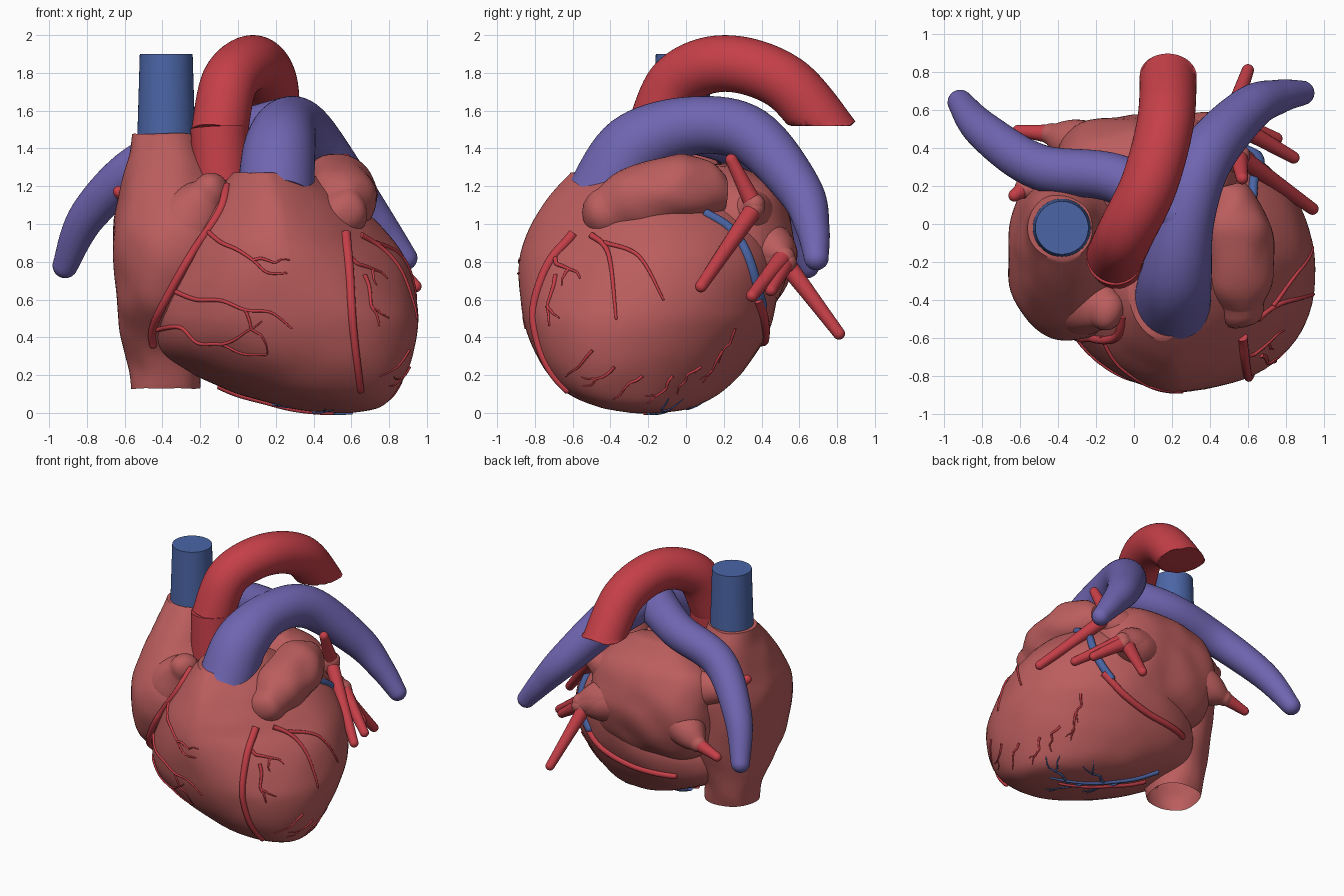
import bpy, math, random
from mathutils import Vector, noise
from mathutils.bvhtree import BVHTree

if "Cube" in bpy.data.objects:
    bpy.data.objects.remove(bpy.data.objects["Cube"])
random.seed(3)


def material(name, rgb):
    m = bpy.data.materials.new(name)
    m.diffuse_color = (*rgb, 1)
    m.use_nodes = True
    m.node_tree.nodes["Principled BSDF"].inputs["Base Color"].default_value = m.diffuse_color
    return m


FLESH = material("muscle", (.5, .11, .11))
RED = material("artery_red", (.56, .05, .065))
BLUE = material("vein_blue", (.07, .13, .38))
PURPLE = material("pulmonary_purple", (.16, .13, .44))


def spline(pts, n):
    """Catmull-Rom through tuples of any length."""
    out = []
    for i in range(len(pts) - 1):
        a, b = pts[max(i - 1, 0)], pts[i]
        c, d = pts[i + 1], pts[min(i + 2, len(pts) - 1)]
        for k in range(n):
            t = k / n
            out.append(tuple(q + t * ((r-p) + t * (2*p-5*q+4*r-s) + t*t * (3*q-p-3*r+s)) / 2
                             for p, q, r, s in zip(a, b, c, d)))
    return out + [tuple(pts[-1])]


def skin(rings):
    """Bridge rings into a closed tube."""
    n = len(rings[0])
    verts = [v for r in rings for v in r]
    faces = [(i*n + j, i*n + (j+1) % n, (i+1)*n + (j+1) % n, (i+1)*n + j)
             for i in range(len(rings) - 1) for j in range(n)]
    return verts, faces + [tuple(range(n))[::-1], tuple(range(len(verts) - n, len(verts)))]


def loft(sections, power, skew=lambda z: 0, n=72, steps=9):
    """Superellipse sections: z, x0, x1, y0, y1; power and diagonal skew vary with height."""
    def bend(v, z):
        return (1 + math.copysign(abs(v) ** (2 / power(z)), v)) / 2
    rings = []
    for z, x0, x1, y0, y1 in spline(sections, steps):
        angles, s = [math.tau * j / n for j in range(n)], skew(z) / 2
        rings.append([Vector((x0 + (x1-x0) * bend(math.cos(a + s), z),
                              y0 + (y1-y0) * bend(math.sin(a - s), z), z)) for a in angles])
    return skin(rings)


def tube(path, n=32, steps=9, tip=True):
    """Round tube through x, y, z, radius points, with an optional domed end."""
    s = spline(path, steps)
    P, R = [Vector(p[:3]) for p in s], [p[3] for p in s]
    T = [(P[min(i+1, len(P)-1)] - P[max(i-1, 0)]).normalized() for i in range(len(P))]
    if tip:
        end, r, t = P[-1], R[-1], T[-1]
        for k in range(1, 6):
            a = k * math.pi / 11
            P.append(end + t * r * math.sin(a))
            R.append(r * math.cos(a))
            T.append(t)
    u, rings = T[0].orthogonal(), []
    for p, r, t in zip(P, R, T):
        u = (u - t * u.dot(t)).normalized()
        w = t.cross(u)
        rings.append([p + r * (u * math.cos(math.tau*j/n) + w * math.sin(math.tau*j/n))
                      for j in range(n)])
    return skin(rings)


def build(name, parts, mat, lumps=0):
    V, F = [], []
    for v, f in parts:
        F += [tuple(i + len(V) for i in q) for q in f]
        V += [p + noise.noise_vector(p * 5) * lumps for p in v]
    me = bpy.data.meshes.new(name)
    me.from_pydata(V, [], F)
    me.materials.append(mat)
    ob = bpy.data.objects.new(name, me)
    bpy.context.collection.objects.link(ob)
    bpy.ops.object.select_all(action='DESELECT')
    ob.select_set(True)
    bpy.context.view_layer.objects.active = ob
    bpy.ops.object.shade_smooth_by_angle(angle=math.radians(50))
    return V, F


# Heart muscle
ventricles = build("ventricles", [loft([
    (0, .43, .6, -.3, -.12), (.03, .26, .75, -.46, .03), (.12, -.05, .84, -.65, .2),
    (.32, -.42, .93, -.8, .38), (.55, -.46, .95, -.87, .47), (.85, -.34, .87, -.875, .47),
    (1.1, -.18, .64, -.755, .3), (1.27, -.03, .38, -.61, -.05)],
    lambda z: 2.15 - .5 * min(1, max(0, (z - .5) / .4)),
    lambda z: max(-.15, .35 - .55 * z))], FLESH, .006)
v, f = loft([
    (.13, -.57, -.2, -.21, .16), (.32, -.6, -.18, -.28, .2), (.6, -.65, -.05, -.55, .28),
    (.95, -.665, 0, -.6, .32), (1.28, -.6, -.13, -.38, .23),
    (1.48, -.555, -.22, -.19, .15)], lambda z: 2.2)
del f[-2]                                     # open lower vein
right_atrium = build("right_atrium", [(v, f)], FLESH, .015)
left_atrium = build("left_atrium", [loft([
    (.45, -.2, .25, .05, .32), (.62, -.38, .47, 0, .5), (.9, -.42, .55, 0, .58),
    (1.18, -.34, .49, 0, .49), (1.31, -.05, .3, .1, .25)], lambda z: 2.4)], FLESH, .02)
right_auricle = build("right_auricle", [tube([
    (-.33, -.3, .8, .26), (-.26, -.38, 1.0, .22), (-.15, -.46, 1.17, .1)])], FLESH, .015)
left_auricle = build("left_auricle", [tube([
    (.48, .2, 1.17, .1), (.53, 0, 1.18, .185), (.55, -.28, 1.12, .175),
    (.56, -.42, 1.06, .13)])], FLESH, .03)

# Great vessels
build("upper_vena_cava", [tube([(-.38, -.02, 1.4, .155), (-.38, -.02, 1.9, .14)], 48, 6, False)], BLUE)
build("aortic_root", [tube([(-.08, -.2, 1.05, .15), (-.1, -.17, 1.51, .152)], 48, 6, False)], RED)
arch = [(-.1, -.17, 1.47), (-.045, -.05, 1.75), (.08, .21, 1.85), (.165, .53, 1.745), (.18, .78, 1.45)]
v, f = tube([(*p, .15) for p in arch], 48, 12, False)
for p in v:                                   # level cut at the descending end
    if p.y > .4:
        p.z = max(p.z, 1.52)
build("aortic_arch", [(v, f)], RED)
build("pulmonary_trunk_and_left_artery", [tube([
    (.2, -.43, 1.14, .205), (.22, -.27, 1.4, .19), (.27, .03, 1.52, .155), (.37, .34, 1.47, .15),
    (.6, .6, 1.18, .12), (.76, .67, .98, .09), (.885, .69, .82, .065)], 48)], PURPLE)
build("right_pulmonary_artery", [tube([
    (.25, .05, 1.52, .15), (-.1, .24, 1.44, .13), (-.5, .3, 1.32, .12),
    (-.79, .49, 1.05, .1), (-.915, .64, .78, .067)], 48)], PURPLE)

# Pulmonary veins: each a flared muscle sleeve from the atrium and a red end
ends = [((.55, .36, 1.1), (.57, .24, 1.34)), ((.55, .36, 1.08), (.94, .08, .67)),
        ((.54, .52, .83), (.84, .35, .62)), ((.54, .53, .8), (.75, .45, .65)),
        ((.5, .53, .79), (.6, .81, .42)), ((-.57, .19, 1.12), (-.63, .15, 1.17)),
        ((-.44, .475, .74), (-.61, .49, .69))]
core = Vector((.05, .28, .95))
sleeves, tips = [], []
for base, end in ends:
    b, e = Vector(base), Vector(end)
    sleeves.append(tube([(*core.lerp(b, t), r) for t, r in ((.4, .17), (.8, .12), (1, .06))], 24))
    tips.append(tube([(*b, .05), (*b.lerp(e, .5), .04), (*e, .032)], 20))
build("vein_sleeves", sleeves, FLESH, .01)
build("pulmonary_veins", tips, RED)

# Coronary vessels: drawn flat in one view, then cast onto the muscle
V, F = [], []
for vs, fs in (ventricles, right_atrium, left_atrium, right_auricle, left_auricle):
    F += [tuple(i + len(V) for i in q) for q in fs]
    V += vs
surface = BVHTree.FromPolygons(V, F)
CAST = {'front': (lambda u, v: (u, -3, v), (0, 1, 0)), 'back': (lambda u, v: (u, 3, v), (0, -1, 0)),
        'right': (lambda u, v: (3, u, v), (-1, 0, 0)), 'below': (lambda u, v: (u, v, -3), (0, 0, 1))}


def coronary(view, pts, r0, r1):
    start, d = CAST[view]
    flat, path = spline(pts, 5), []
    for i, (u, v) in enumerate(flat):
        hit = surface.ray_cast(Vector(start(u, v)), Vector(d))[0]
        if hit:
            path.append((*(hit - Vector(d) * r0 * .1), r0 + (r1 - r0) * i / (len(flat) - 1)))
    return tube(path, 10, 2)


def branch(view, u, v, angle, length, r=.013, depth=1):
    """A wandering twig that forks once."""
    pts, a, out = [(u, v)], math.radians(angle), []
    for k in range(5):
        h = a + random.uniform(-.45, .45)
        u, v = u + math.cos(h) * length / 5, v + math.sin(h) * length / 5
        pts.append((u, v))
        if depth and k == 2:
            side = random.choice((-35, 35))
            out += branch(view, u, v, angle + side, length * .4, r * .7, 0)
    return out + [coronary(view, pts, r, r * .4)]


right_tree = [coronary('front', [(-.06, 1.2), (-.1, 1.06), (-.27, .8), (-.44, .48), (-.45, .36)], .024, .02)]
for start in ((-.17, .97, -27, .5), (-.35, .65, -20, .68), (-.43, .44, -18, .62)):
    right_tree += branch('front', *start)
build("right_coronary_artery", right_tree, RED)

left_tree = [coronary('front', [(.57, .95), (.59, .75), (.61, .45), (.65, .12)], .028, .018),
             coronary('right', [(-.5, .94), (-.41, .84), (-.37, .5)], .018, .007),
             coronary('right', [(-.43, .9), (-.25, .83), (-.12, .6)], .014, .006)]
left_tree += branch('front', .6, .82, -40, .22) + branch('front', .67, .73, -85, .28)
build("left_coronary_artery", left_tree, RED)

twigs = []                                    # short loose twigs over the left side
for k in range(7):
    a = math.radians(215 + 22 * k)
    twigs += branch('right', -.15 + .42 * math.cos(a), .52 + .33 * math.sin(a),
                    random.uniform(200, 250), .2, .009, k % 2)
build("surface_twigs", twigs, RED)
build("circumflex_artery", [coronary('back', [(.6, .6), (.45, .47), (.2, .39), (-.15, .37)], .028, .022)], RED)
build("lower_artery", [coronary('below', [(-.1, .0), (.15, -.1), (.5, -.22)], .02, .01)], RED)
veins = [coronary('right', [(.1, 1.06), (.24, .97), (.33, .82), (.4, .57)], .024, .03),
         coronary('below', [(-.12, .12), (.2, -.05), (.6, -.2)], .02, .008)]
for k in range(4):
    veins += branch('below', .1 + .12 * k, -.06 * k, 20 if k % 2 else -50, .3, .01)
build("cardiac_veins", veins, BLUE)
